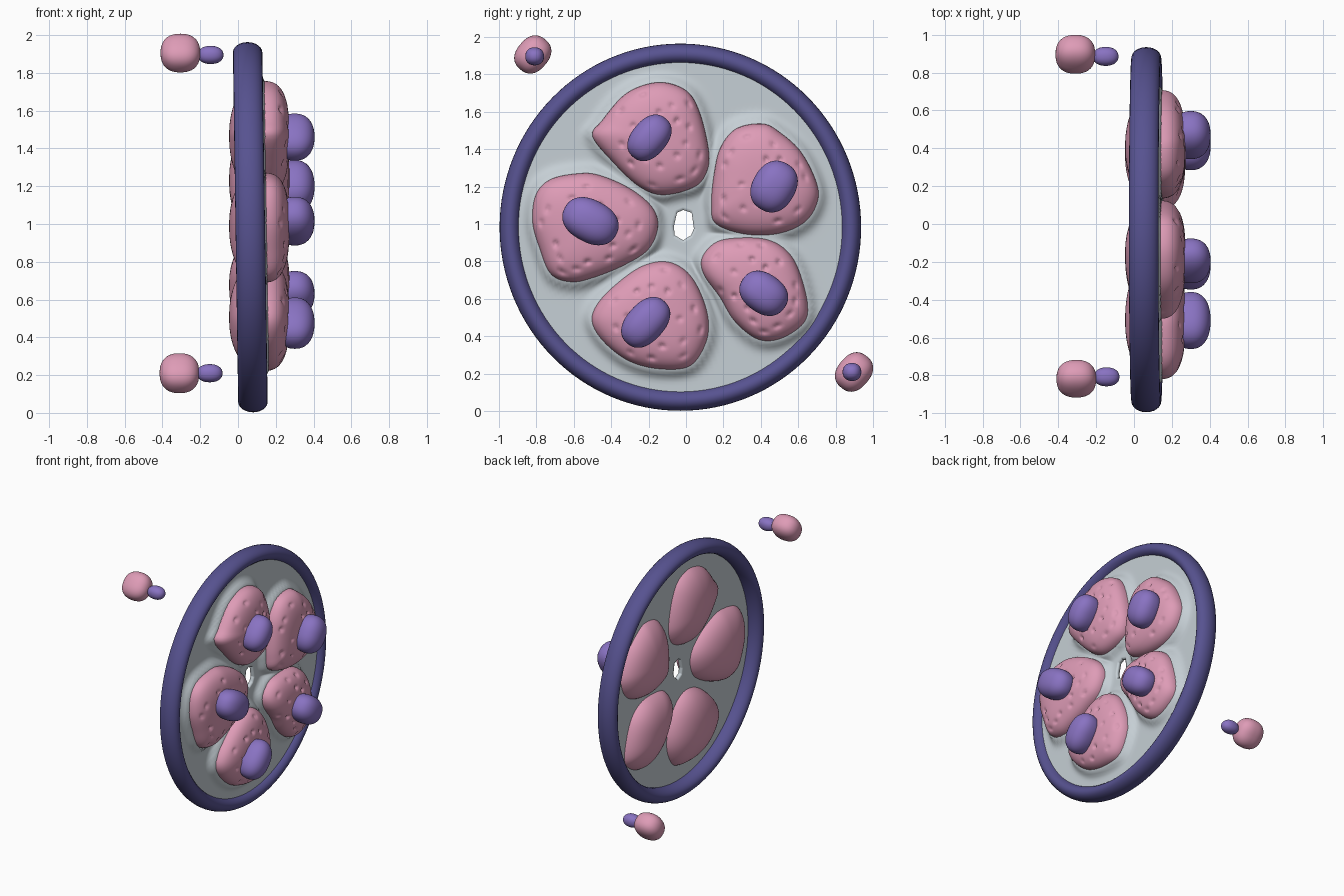
import bpy, bmesh, math, random
from mathutils import Matrix, Vector

if "Cube" in bpy.data.objects:
    bpy.data.objects.remove(bpy.data.objects["Cube"])

random.seed(4)
TAU = 2 * math.pi


def material(name, rgb):
    m = bpy.data.materials.new(name)
    m.diffuse_color = (*rgb, 1)
    m.use_nodes = True
    m.node_tree.nodes["Principled BSDF"].inputs["Base Color"].default_value = m.diffuse_color
    return m


INDIGO = material("dark indigo", (0.095, 0.085, 0.28))
PINK = material("soft pink", (0.73, 0.33, 0.47))
PURPLE = material("violet", (0.25, 0.17, 0.54))
GREY = material("pale grey", (0.56, 0.62, 0.66))


def finish(bm, name, mat):
    bmesh.ops.remove_doubles(bm, verts=bm.verts, dist=0.0002)
    bmesh.ops.recalc_face_normals(bm, faces=bm.faces)
    for f in bm.faces:
        f.smooth = True
    me = bpy.data.meshes.new(name)
    bm.to_mesh(me)
    bm.free()
    me.materials.append(mat)
    ob = bpy.data.objects.new(name, me)
    bpy.context.collection.objects.link(ob)
    return ob


def loft(name, rings, mat, wrap=False):
    """Skin a list of closed loops; wrap joins the last loop to the first."""
    bm = bmesh.new()
    vs = [[bm.verts.new(p) for p in r] for r in rings]
    n = len(rings[0])
    for i in range(len(vs) if wrap else len(vs) - 1):
        a, b = vs[i], vs[(i + 1) % len(vs)]
        for j in range(n):
            k = (j + 1) % n
            bm.faces.new((a[j], a[k], b[k], b[j]))
    return finish(bm, name, mat)


def blob(name, loc, size, angle, mat, p=2.3):
    """Slightly boxy ellipsoid, turned about the x axis."""
    bm = bmesh.new()
    bmesh.ops.create_uvsphere(bm, u_segments=40, v_segments=24, radius=1)
    rot = Matrix.Rotation(math.radians(angle), 3, 'X')
    for v in bm.verts:
        c = v.co
        c = c / sum(abs(q) ** p for q in c) ** (1 / p)
        v.co = rot @ Vector((c.x * size[0], c.y * size[1], c.z * size[2])) + Vector(loc)
    return finish(bm, name, mat)


def spline(pts, steps=12):
    """Closed Catmull-Rom curve through 2D points."""
    out, n = [], len(pts)
    for i in range(n):
        a, b, c, d = (Vector(pts[(i + k) % n]) for k in (-1, 0, 1, 2))
        for s in range(steps):
            t = s / steps
            out.append(0.5 * (2 * b + (c - a) * t + (2 * a - 5 * b + 4 * c - d) * t * t
                              + (3 * b - a - 3 * c + d) * t ** 3))
    return out


class Outline:
    """Polar radius lookup of a closed outline around a centre."""
    def __init__(self, dense):
        self.c = sum(dense, Vector((0, 0))) / len(dense)
        pol = sorted((math.atan2(p.y - self.c.y, p.x - self.c.x) % TAU, (p - self.c).length)
                     for p in dense)
        pol = [(pol[-1][0] - TAU, pol[-1][1])] + pol + [(pol[0][0] + TAU, pol[0][1])]
        self.tab, k = [], 0
        for i in range(360):
            a = i * TAU / 360
            while pol[k + 1][0] < a:
                k += 1
            (a0, r0), (a1, r1) = pol[k], pol[k + 1]
            self.tab.append(r0 + (r1 - r0) * (a - a0) / max(a1 - a0, 1e-9))

    def r(self, ang):
        f = (ang % TAU) / TAU * 360
        i = int(f)
        return self.tab[i % 360] * (1 - f + i) + self.tab[(i + 1) % 360] * (f - i)


# Cell outlines (y, z) seen from the +x side
CELLS = {
    "top": [(-.50, 1.47), (-.45, 1.55), (-.34, 1.68), (-.23, 1.74), (-.11, 1.755), (.01, 1.705),
            (.075, 1.59), (.12, 1.40), (.115, 1.29), (.05, 1.20), (-.12, 1.155), (-.25, 1.20), (-.39, 1.33)],
    "upper_right": [(.41, 1.535), (.50, 1.49), (.61, 1.39), (.69, 1.24), (.705, 1.13), (.64, 1.015),
                    (.50, .95), (.32, .945), (.16, 1.00), (.135, 1.10), (.15, 1.27), (.185, 1.41), (.27, 1.51)],
    "lower_right": [(.26, .925), (.42, .92), (.53, .865), (.60, .76), (.65, .57), (.625, .465),
                    (.50, .385), (.38, .385), (.26, .48), (.18, .61), (.095, .73), (.085, .82), (.155, .90)],
    "bottom": [(-.11, .80), (0, .75), (.075, .64), (.12, .49), (.105, .36), (.02, .24),
               (-.14, .225), (-.30, .265), (-.43, .36), (-.50, .465), (-.485, .555), (-.395, .66), (-.245, .77)],
    "left": [(-.57, 1.27), (-.46, 1.26), (-.30, 1.19), (-.18, 1.09), (-.15, .985), (-.20, .865),
             (-.33, .78), (-.49, .715), (-.61, .69), (-.72, .73), (-.78, .865), (-.82, 1.015), (-.80, 1.16), (-.72, 1.24)],
}
# Nuclei: y, z, long and short half axis, tilt
NUCLEI = {
    "top": (-.195, 1.46, .135, .095, 50),
    "upper_right": (.47, 1.20, .14, .115, 60),
    "lower_right": (.415, .63, .135, .105, -35),
    "bottom": (-.215, .475, .15, .102, 48),
    "left": (-.51, 1.015, .155, .113, -28),
}
outlines = {k: Outline(spline(v)) for k, v in CELLS.items()}

# Cells: pitted cushion in front, smooth dome behind
N, MID = 96, 0.13
for key, o in outlines.items():
    mean = sum(o.tab) / 360
    pits = []
    while len(pits) < 18:
        a, t = random.uniform(0, TAU), random.uniform(.4, .88)
        q = o.c + Vector((math.cos(a), math.sin(a))) * o.r(a) * t
        if all((q - s[0]).length > .07 for s in pits):
            pits.append((q, random.uniform(.012, .02)))
    rings = []
    for i in range(57):
        front = i <= 40
        f = i / 40 * math.pi / 2 if front else math.pi / 2 * (1 + (i - 40) / 16)
        p = 2.8 if front else 2.2
        t = max(math.sin(f), 0) ** (2 / p)
        x = MID + (.142 if front else -.177) * abs(math.cos(f)) ** (2 / p)
        mix = 0 if front else .5 * (i - 40) / 16
        ring = []
        for j in range(N):
            a = j * TAU / N
            rad = (o.r(a) * (1 - mix) + mean * mix) * t
            q = o.c + Vector((math.cos(a), math.sin(a))) * rad
            dip = sum(d * math.exp(-((q - s).length / .014) ** 2) for s, d in pits) if front and t < .97 else 0
            ring.append((x - dip, q.x, q.y))
        rings.append(ring)
    loft("cell_" + key, rings, PINK)
    y, z, a, b, tilt = NUCLEI[key]
    blob("nucleus_" + key, (.30, y, z), (.105, a, b), tilt, PURPLE)

# Outer ring, leaning slightly
CY, CZ = -.03, .983


def lean(z):
    return -.015 * (z - CZ)


rings = []
for i in range(24):
    b = i * TAU / 24
    ring = []
    for j in range(128):
        a = j * TAU / 128
        z = CZ + math.sin(a) * (.925 + .055 * math.cos(b))
        ring.append((.065 + lean(z) + .078 * math.sin(b), CY + math.cos(a) * (.91 + .055 * math.cos(b)), z))
    rings.append(ring)
loft("outer_ring", rings, INDIGO, wrap=True)

# Membrane: thin disc with a ragged centre hole, rising to a skirt around each cell
hole_pts = [Vector(p) for p in [(-.015, 1.075), (.03, 1.06), (.042, .975), (.027, .94),
                                (-.015, .913), (-.06, .94), (-.065, .985), (-.048, 1.06)]]
dense = [hole_pts[i].lerp(hole_pts[(i + 1) % 8], s / 8) for i in range(8) for s in range(8)]
hole = Outline(dense)


def skirt(q):
    best = 0
    for o in outlines.values():
        d = q - o.c
        gap = d.length - o.r(math.atan2(d.y, d.x))
        best = max(best, math.exp(-(max(gap, 0) / .035) ** 2))
    return best


front, back = [], []
for i in range(49):
    t = i / 48
    fr, bk = [], []
    for j in range(160):
        a = j * TAU / 160
        d = Vector((math.cos(a), math.sin(a)))
        q = (hole.c + d * hole.r(a)).lerp(Vector((CY + d.x * .89, CZ + d.y * .9)), t)
        s = skirt(q) * min(t * 8, 1)
        fr.append((.107 + lean(q.y) + .045 * s, q.x, q.y))
        bk.append((.08 + lean(q.y), q.x, q.y))
    front.append(fr)
    back.append(bk)
loft("membrane", front + back[::-1], GREY, wrap=True)

# Two loose floating buds behind the ring
for name, x, y, z, a, b, tilt, by, bz in [("upper", -.305, -.818, 1.905, .104, .086, 50, -.808, 1.895),
                                          ("lower", -.31, .897, .21, .108, .088, 50, .886, .21)]:
    blob("bud_body_" + name, (x, y, z), (.105, a, b), tilt, PINK, 2.4)
    blob("bud_tip_" + name, (x + .16, by, bz), (.068, .05, .048), 0, PURPLE, 2.2)
